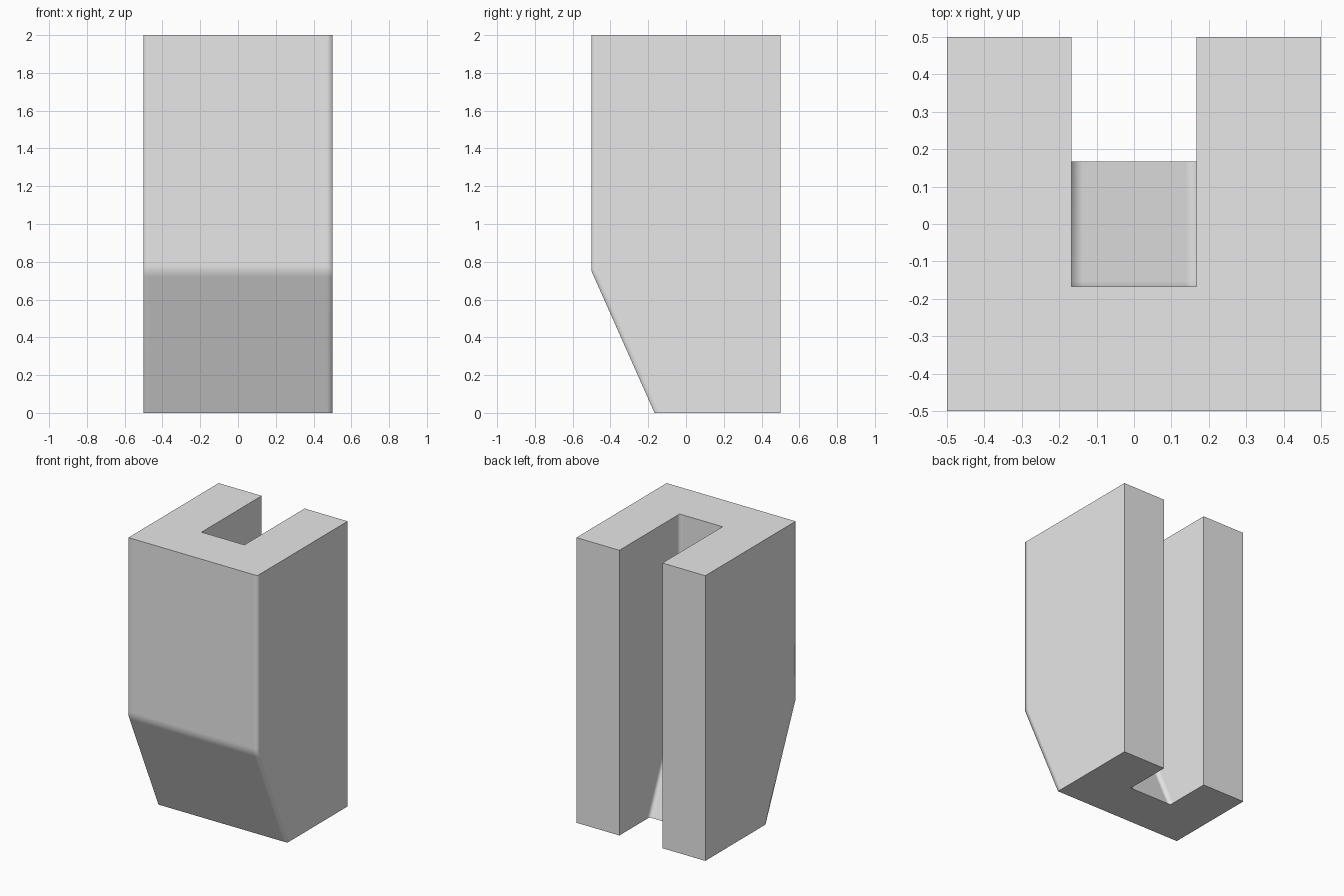
import bpy
import bmesh

cube = bpy.data.objects.get("Cube")
if cube:
    bpy.data.objects.remove(cube, do_unlink=True)

# One plain grey
grey = bpy.data.materials.new("light_grey")
grey.use_nodes = True
COLOUR = (0.8, 0.8, 0.8, 1)
grey.diffuse_color = COLOUR
grey.node_tree.nodes["Principled BSDF"].inputs["Base Color"].default_value = COLOUR

HALF = 0.5        # half width and depth
SLOT = 1 / 6      # half width of the slot
KNEE = 0.75       # height where the front starts to slope inwards
RUN = 1 / 3       # how far the slope moves back
LOOP = 0.03       # distance of the support loops from the soft corners

# Right half of the U-shaped section: x, y, whether the point follows the slope
half = [
    (SLOT - LOOP, -SLOT, True), (SLOT, -SLOT, True), (SLOT, -SLOT + LOOP, True),
    (SLOT, HALF, False), (HALF, HALF, False),
    (HALF, -HALF + LOOP, True), (HALF, -HALF, True), (HALF - LOOP, -HALF, True),
]
section = half + [(-x, y, slopes) for x, y, slopes in reversed(half)]
levels = [0, KNEE - LOOP, KNEE, KNEE + LOOP, 2]

# Loft the section upwards
bm = bmesh.new()
rings = []
for z in levels:
    shift = RUN * max(0, 1 - z / KNEE)
    rings.append([bm.verts.new((x, y + shift * slopes, z)) for x, y, slopes in section])
for low, high in zip(rings, rings[1:]):
    for i in range(len(section)):
        j = (i + 1) % len(section)
        bm.faces.new((low[i], low[j], high[j], high[i]))
caps = [bm.faces.new(rings[0]), bm.faces.new(rings[-1])]
bmesh.ops.recalc_face_normals(bm, faces=bm.faces)

# Soft front and slot corners, crisp edges round the caps and back ends
for face in bm.faces:
    face.smooth = True
    is_back = all(v.co.y > HALF - 0.001 for v in face.verts)
    if face in caps or is_back:
        for edge in face.edges:
            if not all(f.normal.dot(face.normal) > 0.99 for f in edge.link_faces):
                edge.smooth = False

mesh = bpy.data.meshes.new("slotted_block")
bm.to_mesh(mesh)
bm.free()
mesh.materials.append(grey)
block = bpy.data.objects.new("slotted_block", mesh)
bpy.context.collection.objects.link(block)
